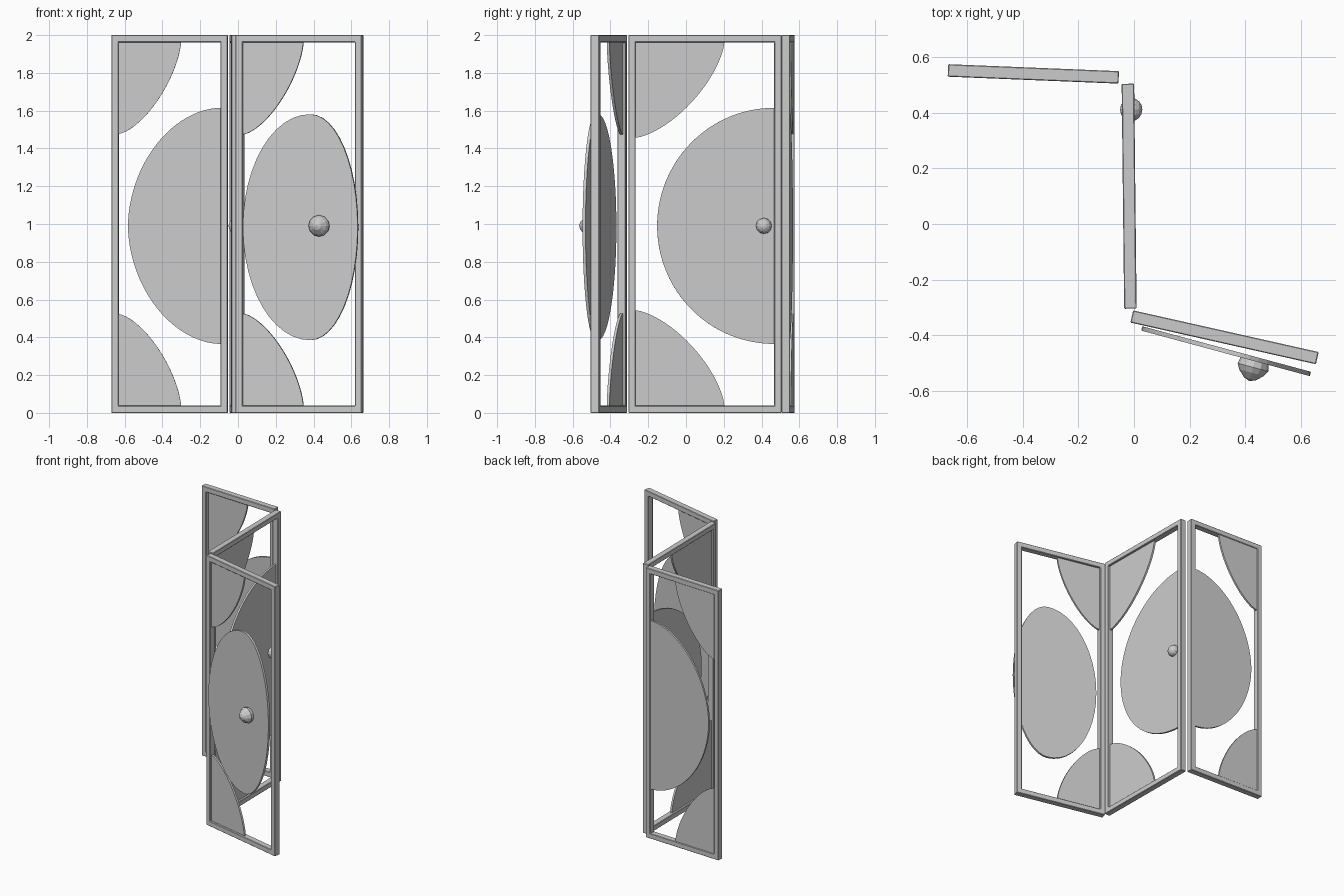
import bpy, bmesh, math
from mathutils import Vector, Matrix

cube = bpy.data.objects.get("Cube")
if cube:
    bpy.data.objects.remove(cube, do_unlink=True)

grey = bpy.data.materials.new("plain grey")
grey.use_nodes = True
grey.diffuse_color = (0.6, 0.6, 0.6, 1)
grey.node_tree.nodes["Principled BSDF"].inputs["Base Color"].default_value = (0.6, 0.6, 0.6, 1)

HEIGHT, BAR, DEPTH = 2.0, 0.038, 0.045
MID = 0.99


def finish(name, bm):
    bmesh.ops.recalc_face_normals(bm, faces=bm.faces)
    mesh = bpy.data.meshes.new(name)
    bm.to_mesh(mesh)
    bm.free()
    mesh.materials.append(grey)
    obj = bpy.data.objects.new(name, mesh)
    bpy.context.collection.objects.link(obj)
    return obj


def axes(start, end):
    """Origin, direction along the panel, outward normal and length."""
    a, b = Vector((*start, 0)), Vector((*end, 0))
    d = (b - a).normalized()
    return a, d, Vector((d.y, -d.x, 0)), (b - a).length


def slab(name, faces, frame, depth, shift=0.0):
    """Extrude flat outlines, given as (distance, height), into a slab."""
    origin, along, normal, _ = frame
    bm = bmesh.new()
    for outline in faces:
        bm.faces.new([bm.verts.new(origin + along * u + Vector((0, 0, z))
                                   + normal * (shift - depth / 2)) for u, z in outline])
    bmesh.ops.remove_doubles(bm, verts=bm.verts, dist=0.0001)
    out = bmesh.ops.extrude_face_region(bm, geom=bm.faces[:])
    moved = [v for v in out["geom"] if isinstance(v, bmesh.types.BMVert)]
    bmesh.ops.translate(bm, verts=moved, vec=normal * depth)
    return finish(name, bm)


def arc(cu, cz, ru, rz, first, last, power=2.0, steps=24):
    """Part of a superellipse between two angles in degrees."""
    pts = []
    for i in range(steps + 1):
        t = math.radians(first + (last - first) * i / steps)
        c, s = math.cos(t), math.sin(t)
        pts.append((cu + math.copysign(abs(c) ** (2 / power), c) * ru,
                    cz + math.copysign(abs(s) ** (2 / power), s) * rz))
    return pts


def frame_faces(length):
    def ring(inset):
        lo, hi = inset, length - inset
        return [(lo, inset), (hi, inset), (hi, HEIGHT - inset), (lo, HEIGHT - inset)]
    outer, inner = ring(0), ring(BAR)
    return [[outer[i], outer[(i + 1) % 4], inner[(i + 1) % 4], inner[i]] for i in range(4)]


def knob(name, profile, base, normal, segments=12):
    """Turned knob from (radius, distance) pairs along the normal."""
    bm = bmesh.new()
    verts = [bm.verts.new((r, 0, h)) for r, h in profile]
    edges = [bm.edges.new(pair) for pair in zip(verts, verts[1:])]
    bmesh.ops.spin(bm, geom=verts + edges, axis=(0, 0, 1), cent=(0, 0, 0),
                   angle=math.tau, steps=segments)
    bmesh.ops.remove_doubles(bm, verts=bm.verts, dist=0.0005)
    turn = normal.to_track_quat('Z', 'Y').to_matrix().to_4x4()
    bmesh.ops.transform(bm, verts=bm.verts, matrix=Matrix.Translation(base) @ turn)
    return finish(name, bm)


# Folding panels: ends, corner width, corner height, half disc width, power, sheet shift
panels = {
    "back": ((-0.67, 0.553), (-0.055, 0.528), 0.33, 0.485, 0.49, 1.88, -0.01),
    "middle": ((-0.013, -0.305), (-0.022, 0.505), 0.47, 0.505, 0.62, 2.0, 0.0),
    "front": ((-0.008, -0.333), (0.66, -0.483), 0.325, 0.487, 0, 2.0, 0.0),
}
for side, (start, end, corner_w, corner_h, disc_w, power, shift) in panels.items():
    frame = axes(start, end)
    length = frame[3]
    border = slab(side + "_frame", frame_faces(length), frame, DEPTH)
    bevel = border.modifiers.new("soft_edges", 'BEVEL')
    bevel.width = 0.003

    # Quarter sheets in the upper and lower corners, tucked into the frame
    tuck = BAR * 0.6
    for level, z, sign in (("lower", BAR, 1), ("upper", HEIGHT - BAR, -1)):
        curve = arc(BAR, z, corner_w, sign * corner_h, 0, 90, 1.5)
        edge = z - sign * (BAR - tuck)
        outline = ([(tuck, edge), (BAR + corner_w, edge)] + curve
                   + [(tuck, z + sign * corner_h)])
        slab(f"{side}_{level}_corner_sheet", [outline], frame, 0.014, shift)

    # Half disc against the far stile
    if disc_w:
        cu = length - BAR
        outline = arc(cu, MID, disc_w, 0.625, 90, 270, power, 48)
        outline += [(cu + 0.015, MID - 0.625), (cu + 0.015, MID + 0.625)]
        slab(side + "_half_disc", [outline], frame, 0.014, shift)

# Lopsided oval leaning on the front panel
oval = axes((0.028, -0.376), (0.635, -0.54))
span = oval[3]
centre = span * 0.585
outline = arc(centre, 0.983, span - centre, 0.598, -90, 90)
outline += arc(centre, 0.983, centre, 0.598, 90, 270)[1:-1]
slab("front_oval", [outline], oval, 0.016)

# Knobs
cone = [(0, -0.005), (0.052, 0), (0.057, 0.025), (0.046, 0.045), (0.022, 0.068), (0, 0.076)]
knob("front_knob", cone, Vector((0.435, -0.492, MID)), oval[2])
ball = [(0.042 * math.sin(math.pi * i / 8), -0.04 * math.cos(math.pi * i / 8)) for i in range(9)]
knob("middle_knob", ball, Vector((-0.01, 0.412, MID)), Vector((1, 0, 0)))
